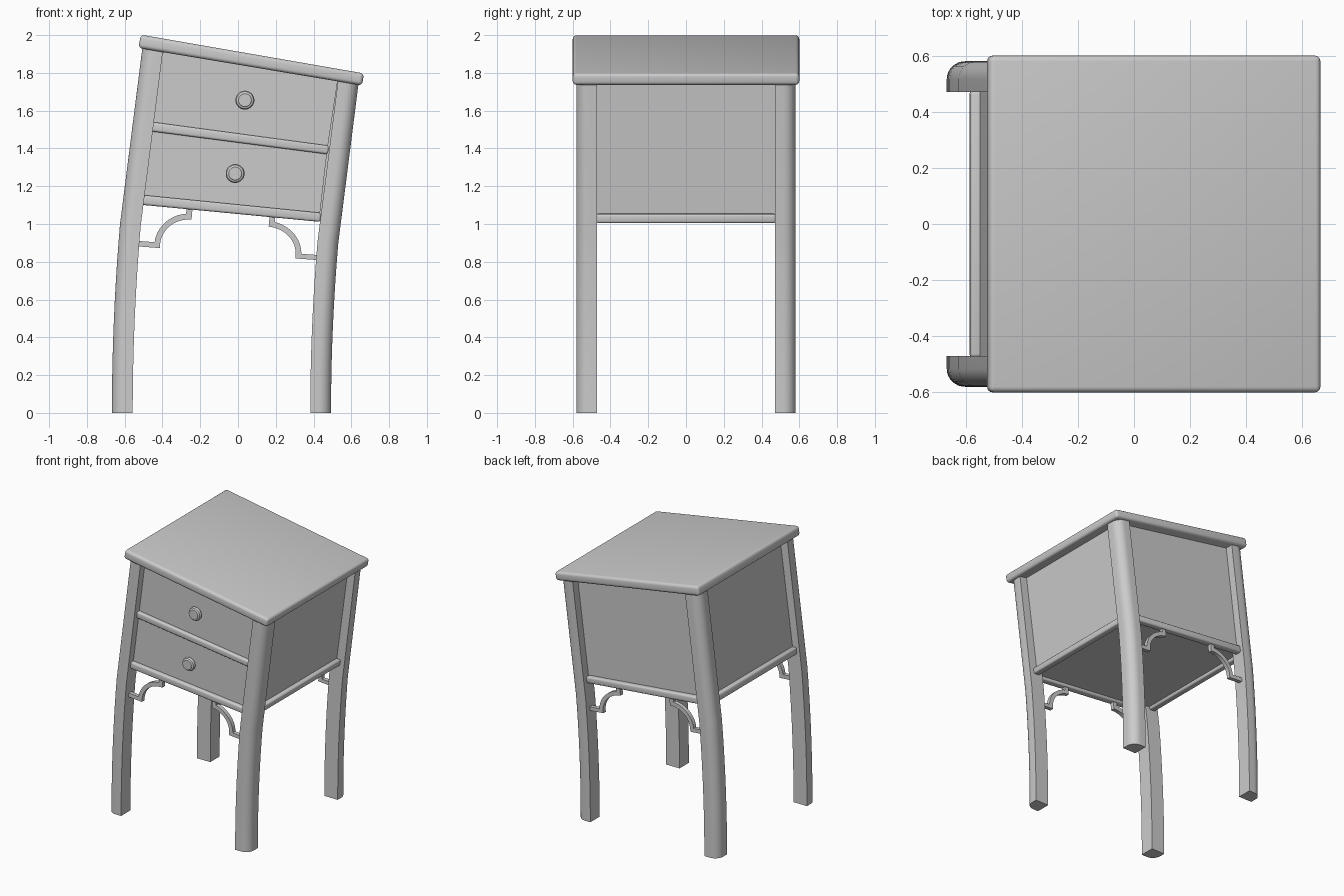
import bpy, bmesh
from math import sin, cos, pi, radians

if "Cube" in bpy.data.objects:
    bpy.data.objects.remove(bpy.data.objects["Cube"])

BEND = 0.09          # bend angle per unit of height
R = 1 / BEND
SHIFT = -0.0875      # sideways position of the base


def bend(co):
    """Map the straight cabinet onto its leaning, curved shape."""
    a = co.z * BEND
    return (SHIFT + R * (1 - cos(a)) + co.x * cos(a), co.y, R * sin(a) - co.x * sin(a))


def finish(name, bm):
    bmesh.ops.recalc_face_normals(bm, faces=bm.faces)
    for v in bm.verts:
        v.co = bend(v.co)
    me = bpy.data.meshes.new(name)
    bm.to_mesh(me)
    bm.free()
    ob = bpy.data.objects.new(name, me)
    bpy.context.collection.objects.link(ob)
    bpy.context.view_layer.objects.active = ob
    ob.select_set(True)
    bpy.ops.object.shade_smooth_by_angle(angle=radians(32))
    ob.select_set(False)


def box(name, x0, x1, y0, y1, z0, z1, bevel=0.0, segments=3):
    bm = bmesh.new()
    bmesh.ops.create_cube(bm, size=1)
    for v in bm.verts:
        v.co = ((x0 + x1) / 2 + v.co.x * (x1 - x0),
                (y0 + y1) / 2 + v.co.y * (y1 - y0),
                (z0 + z1) / 2 + v.co.z * (z1 - z0))
    if bevel:
        bmesh.ops.bevel(bm, geom=bm.edges[:], offset=bevel, segments=segments,
                        profile=0.5, affect='EDGES')
    finish(name, bm)


def loft(name, rings, closed_ends=True):
    """Skin a list of closed rings and cap both ends."""
    bm = bmesh.new()
    loops = [[bm.verts.new(p) for p in ring] for ring in rings]
    n = len(loops[0])
    for a, b in zip(loops, loops[1:]):
        for i in range(n):
            j = (i + 1) % n
            bm.faces.new((a[i], a[j], b[j], b[i]))
    bm.faces.new(loops[0])
    bm.faces.new(loops[-1])
    finish(name, bm)


# Legs: square section with a rounded outer corner
IN, OUT, RAD = 0.47, 0.58, 0.065
section = [(IN, IN), (OUT, IN)]
for i in range(9):
    t = i / 8 * pi / 2
    section.append((OUT - RAD + RAD * cos(t), OUT - RAD + RAD * sin(t)))
section.append((IN, OUT))
levels = [0.095 * i for i in range(11)] + [1.855]
for sx, side in ((-1, "left"), (1, "right")):
    for sy, end in ((-1, "front"), (1, "back")):
        loft(f"{end}_{side}_leg", [[(sx * x, sy * y, z) for x, y in section] for z in levels])

# Table top
box("table_top", -0.6, 0.6, -0.6, 0.6, 1.841, 1.909, 0.02, 4)

# Cabinet body, its underside sits just above the bottom rails' lower edge
box("cabinet_body", -0.52, 0.52, -0.505, 0.52, 1.08, 1.85)

# Drawer fronts
box("upper_drawer_front", -0.469, 0.469, -0.525, -0.50, 1.482, 1.845)
box("lower_drawer_front", -0.469, 0.469, -0.525, -0.50, 1.105, 1.436)

# Rails
box("middle_rail", -0.475, 0.475, -0.55, -0.50, 1.434, 1.482, 0.012)
for s, end in ((-1, "front"), (1, "back")):
    a, b = sorted((s * 0.50, s * 0.553))
    box(f"{end}_bottom_rail", -0.475, 0.475, a, b, 1.058, 1.108, 0.012)
for s, side in ((-1, "left"), (1, "right")):
    a, b = sorted((s * 0.50, s * 0.553))
    box(f"{side}_bottom_rail", a, b, -0.475, 0.475, 1.058, 1.108, 0.012)

# Knobs: lathed profile of (radius, distance from drawer face)
profile = [(0.026, 0), (0.026, 0.016), (0.044, 0.02), (0.05, 0.027), (0.05, 0.035),
           (0.045, 0.043), (0.037, 0.046), (0.034, 0.05)]
for z, name in ((1.662, "upper_knob"), (1.27, "lower_knob")):
    loft(name, [[(r * cos(k * pi / 16), -0.525 - d, z + r * sin(k * pi / 16))
                 for k in range(32)] for r, d in profile])

# Arched corner brackets between legs and rails
cx, cz, n = 0.205, 0.865, 12
outline = [(0.475, 0.846), (0.36, 0.846)]
for i in range(n + 1):
    t = i / n * pi / 2
    outline.append((cx + 0.155 * cos(t), cz + 0.141 * sin(t)))
outline += [(0.205, 1.065), (0.235, 1.065)]
for i in range(n + 1):
    t = radians(80) - i / n * radians(77)
    outline.append((cx + 0.185 * cos(t), cz + 0.171 * sin(t)))
outline.append((0.475, 0.874))
for sx, side in ((-1, "left"), (1, "right")):
    for sy, end in ((-1, "front"), (1, "back")):
        loft(f"{end}_{side}_bracket",
             [[(sx * x, sy * y, z) for x, z in outline] for y in (0.51, 0.54)])
